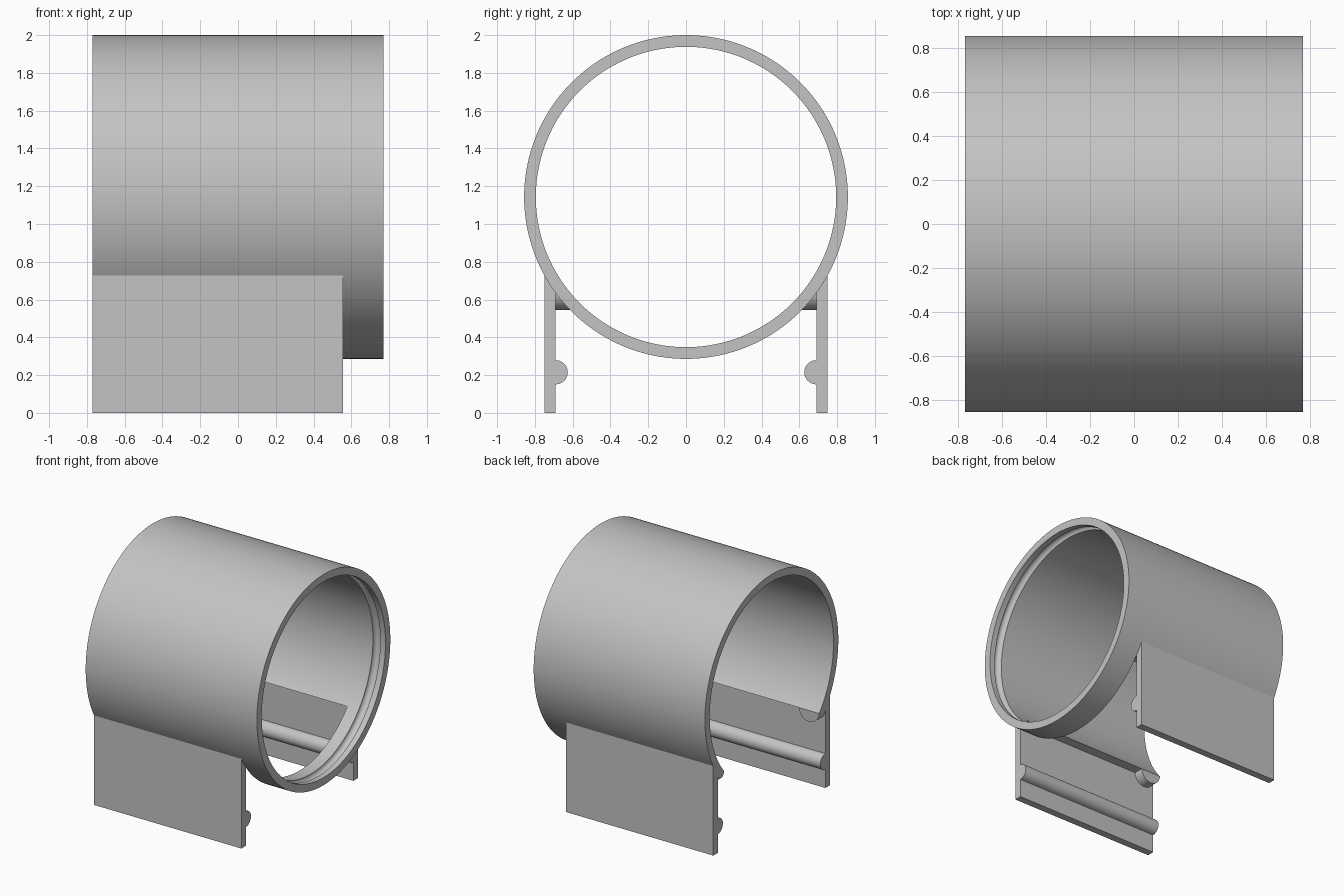
import bpy, bmesh, math

if "Cube" in bpy.data.objects:
    bpy.data.objects.remove(bpy.data.objects["Cube"])

R_OUT, R_IN, CZ = 0.857, 0.795, 1.143   # tube radii and axis height
X0, X1, XR = -0.77, 0.77, 0.555         # tube ends, start of the closed ring
Y_IN, Y_OUT, CUT_Z = 0.69, 0.75, 0.635  # leg faces, height of the open slot

grey = bpy.data.materials.new("plain grey")
grey.diffuse_color = (0.55, 0.55, 0.55, 1)
grey.use_nodes = True
grey.node_tree.nodes["Principled BSDF"].inputs["Base Color"].default_value = grey.diffuse_color


def finish(name, bm, smooth=True):
    bmesh.ops.recalc_face_normals(bm, faces=bm.faces)
    me = bpy.data.meshes.new(name)
    bm.to_mesh(me)
    bm.free()
    ob = bpy.data.objects.new(name, me)
    bpy.context.collection.objects.link(ob)
    me.materials.append(grey)
    if smooth:
        shade(ob)
    return ob


def shade(ob):
    bpy.ops.object.select_all(action='DESELECT')
    ob.select_set(True)
    bpy.context.view_layer.objects.active = ob
    bpy.ops.object.shade_smooth_by_angle(angle=math.radians(30))


def prism(name, points, offset):
    """Closed outline of 3D points pushed along an offset vector."""
    bm = bmesh.new()
    face = bm.faces.new([bm.verts.new(p) for p in points])
    ext = bmesh.ops.extrude_face_region(bm, geom=[face], use_keep_orig=True)
    verts = [g for g in ext["geom"] if isinstance(g, bmesh.types.BMVert)]
    bmesh.ops.translate(bm, verts=verts, vec=offset)
    return finish(name, bm)


# Tube: wall profile (x, radius) with a round inner groove, spun about the x axis
GX, GR = 0.69, 0.033
profile = [(X0, R_IN), (X0, R_OUT), (X1, R_OUT), (X1, R_IN)]
profile += [(GX + GR * math.cos(a), R_IN + GR * math.sin(a))
            for a in (math.pi * i / 10 for i in range(11))]
SEG = 160
bm = bmesh.new()
rings = []
for i in range(SEG):
    a = 2 * math.pi * i / SEG
    rings.append([bm.verts.new((x, r * math.sin(a), CZ + r * math.cos(a))) for x, r in profile])
n = len(profile)
for i in range(SEG):
    p, q = rings[i], rings[(i + 1) % SEG]
    for j in range(n):
        k = (j + 1) % n
        bm.faces.new((p[j], p[k], q[k], q[j]))
tube = finish("tube", bm, smooth=False)

# Slot cutter: opens the underside of the tube behind the ring
cutter = prism("slot_cutter", [(-1, -1, 0), (-1, 1, 0), (-1, 1, CUT_Z), (-1, -1, CUT_Z)],
               (XR + 1, 0, 0))
cutter.hide_render = True
mod = tube.modifiers.new("slot", 'BOOLEAN')
mod.operation, mod.solver, mod.object = 'DIFFERENCE', 'EXACT', cutter
bpy.context.view_layer.objects.active = tube
bpy.ops.object.modifier_apply(modifier=mod.name)
bpy.data.objects.remove(cutter)
shade(tube)

for side, s in (("front", -1), ("back", 1)):
    # Leg plate with a half-round snap bead along its inner face
    BZ, BR = 0.215, 0.064
    outline = [(Y_OUT, 0), (Y_OUT, 0.729), (Y_IN, CUT_Z)]
    outline += [(Y_IN - BR * math.sin(a), BZ + BR * math.cos(a))
                for a in (math.pi * i / 20 for i in range(21))]
    outline.append((Y_IN, 0))
    prism(side + "_leg", [(X0, s * y, z) for y, z in outline], (XR - X0, 0, 0))

    # Half-round stop under the slot edge at the open end
    PR = 0.09
    half = [(X0 + PR + PR * math.cos(a), s * 0.61, CUT_Z - PR * math.sin(a))
            for a in (math.pi * i / 20 for i in range(21))]
    prism(side + "_stop", half, (0, s * (Y_IN - 0.61), 0))
